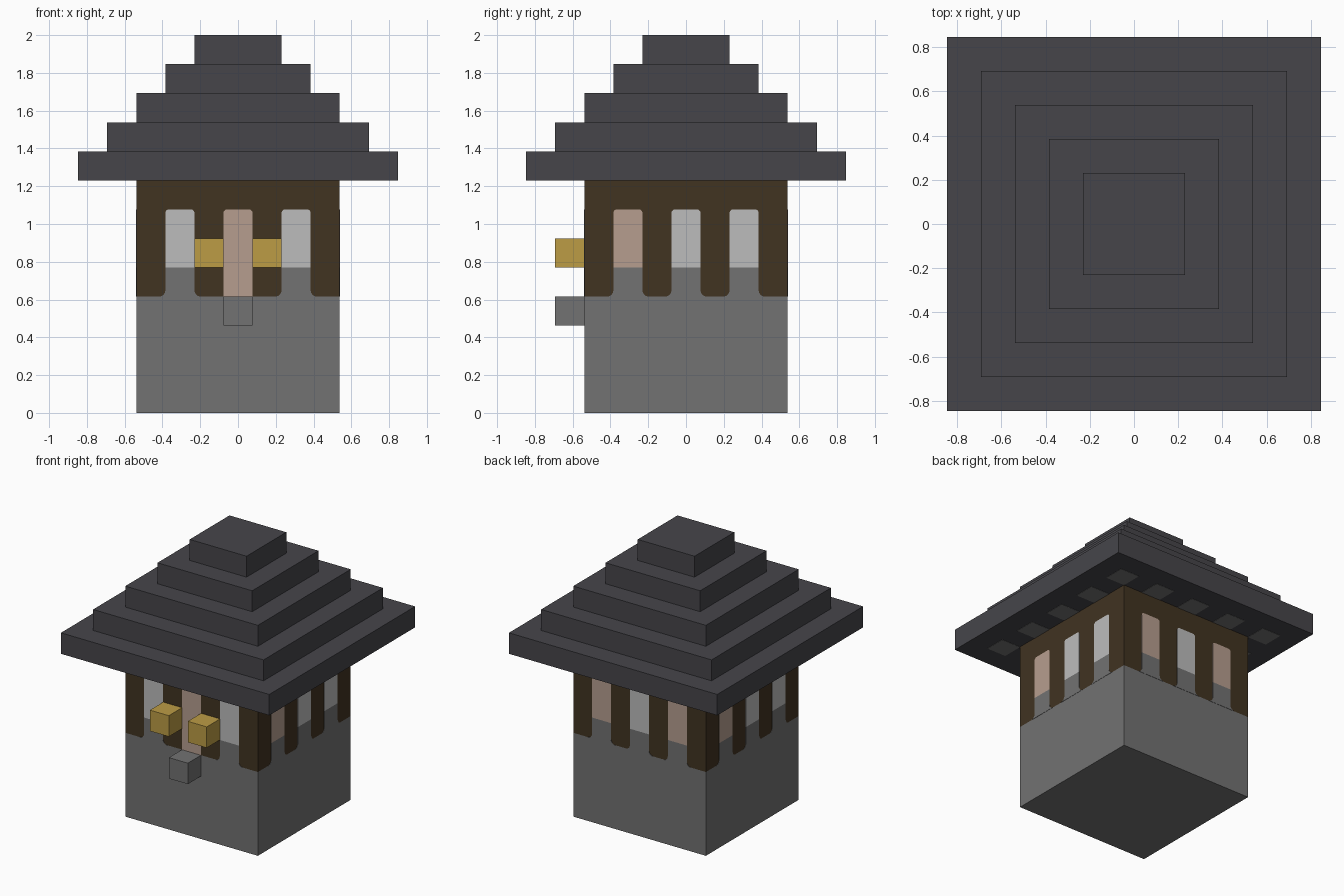
import bpy, math
from mathutils import Vector, Matrix

cube = bpy.data.objects.get("Cube")
if cube:
    bpy.data.objects.remove(cube, do_unlink=True)

U = 2 / 13          # one block
HALF = 3.5 * U      # half width of the tower
SKIN = 0.002        # thickness of painted plates


def material(name, *rgb):
    lin = [((c / 255 + 0.055) / 1.055) ** 2.4 for c in rgb] + [1]
    m = bpy.data.materials.new(name)
    m.use_nodes = True
    m.diffuse_color = lin
    m.node_tree.nodes["Principled BSDF"].inputs["Base Color"].default_value = lin
    return m


stone = material("stone_grey", 114, 114, 114)
timber = material("dark_timber", 65, 51, 33)
slate = material("roof_slate", 70, 69, 74)
pale = material("pale_pane", 188, 188, 188)
blush = material("blush_pane", 182, 158, 143)
gold = material("gold", 188, 156, 69)


def make(name, verts, faces, mat):
    mesh = bpy.data.meshes.new(name)
    mesh.from_pydata(verts, [], faces)
    mesh.materials.append(mat)
    obj = bpy.data.objects.new(name, mesh)
    bpy.context.collection.objects.link(obj)
    return obj


def box(name, mat, centre, size):
    """Box with centre and size given in blocks."""
    verts = [[(centre[i] + s[i] * size[i] / 2) * U for i in range(3)]
             for s in [(x, y, z) for x in (-1, 1) for y in (-1, 1) for z in (-1, 1)]]
    faces = [(0, 1, 3, 2), (4, 6, 7, 5), (0, 4, 5, 1),
             (2, 3, 7, 6), (0, 2, 6, 4), (1, 5, 7, 3)]
    return make(name, verts, faces, mat)


def arc(cx, cz, r, start, end, steps=4):
    for i in range(steps + 1):
        a = math.radians(start + (end - start) * i / steps)
        yield (cx + r * math.cos(a), cz + r * math.sin(a))


def plate(name, mat, outline, turn):
    """Thin plate on the front wall, turned about z onto its own wall."""
    n = len(outline)
    rot = Matrix.Rotation(math.radians(turn), 3, 'Z')
    verts = [rot @ Vector((x * U, -HALF - d, z * U))
             for d in (SKIN, 0) for x, z in outline]
    faces = [range(n)] + [(i, i + n, (i + 1) % n + n, (i + 1) % n) for i in range(n)]
    return make(name, verts, [tuple(f) for f in faces], mat)


def window_outline(x, bottom):
    r = 0.12
    return [(x - 0.5, bottom), (x + 0.5, bottom),
            *arc(x + 0.5 - r, 7 - r, r, 0, 90),
            *arc(x - 0.5 + r, 7 - r, r, 90, 180)]


def sill_outline(x):
    # stone tongue that flares at its foot, rounding the post ends
    r = 0.22
    return [*arc(x - 0.5 - r, 4 + r, r, 270, 360)][::1] and (
        [(x - 0.5 - r, 4), (x + 0.5 + r, 4)]
        + [*arc(x + 0.5 + r, 4 + r, r, 270, 180)]
        + [(x + 0.5, 5), (x - 0.5, 5)]
        + [*arc(x - 0.5 - r, 4 + r, r, 0, -90)][:-1])


# tower walls
box("stone_base", stone, (0, 0, 2), (7, 7, 4))
box("timber_storey", timber, (0, 0, 6), (7, 7, 4))

# windows on each wall, listed left to right as seen from outside
walls = {
    "front": (0, (pale, blush, pale)),
    "left": (90, (blush, pale, pale)),
    "back": (180, (blush, pale, blush)),
    "right": (270, (blush, pale, pale)),
}
for wall, (turn, panes) in walls.items():
    for x, pane in zip((-2, 0, 2), panes):
        door = wall == "front" and x == 0
        plate(f"{wall}_door" if door else f"{wall}_window", pane,
              window_outline(x, 4 if door else 5), turn)
        if not door:
            plate(f"{wall}_sill", stone, sill_outline(x), turn)

# blocks standing out from the front
for x in (-1, 1):
    box("gold_lamp", gold, (x, -4, 5.5), (1, 1, 1))
box("door_step", stone, (0, -4, 3.5), (1, 1, 1))

# stepped roof
for tier in range(5):
    width = 11 - 2 * tier
    box("roof_tier", slate, (0, 0, 8.5 + tier), (width, width, 1))

# alternating stone brackets set flush under the eaves
for x in range(-4, 5, 2):
    for y in range(-4, 5, 2):
        if max(abs(x), abs(y)) == 4:
            box("eaves_bracket", stone, (x, y, 8.24), (1, 1, 0.5))
